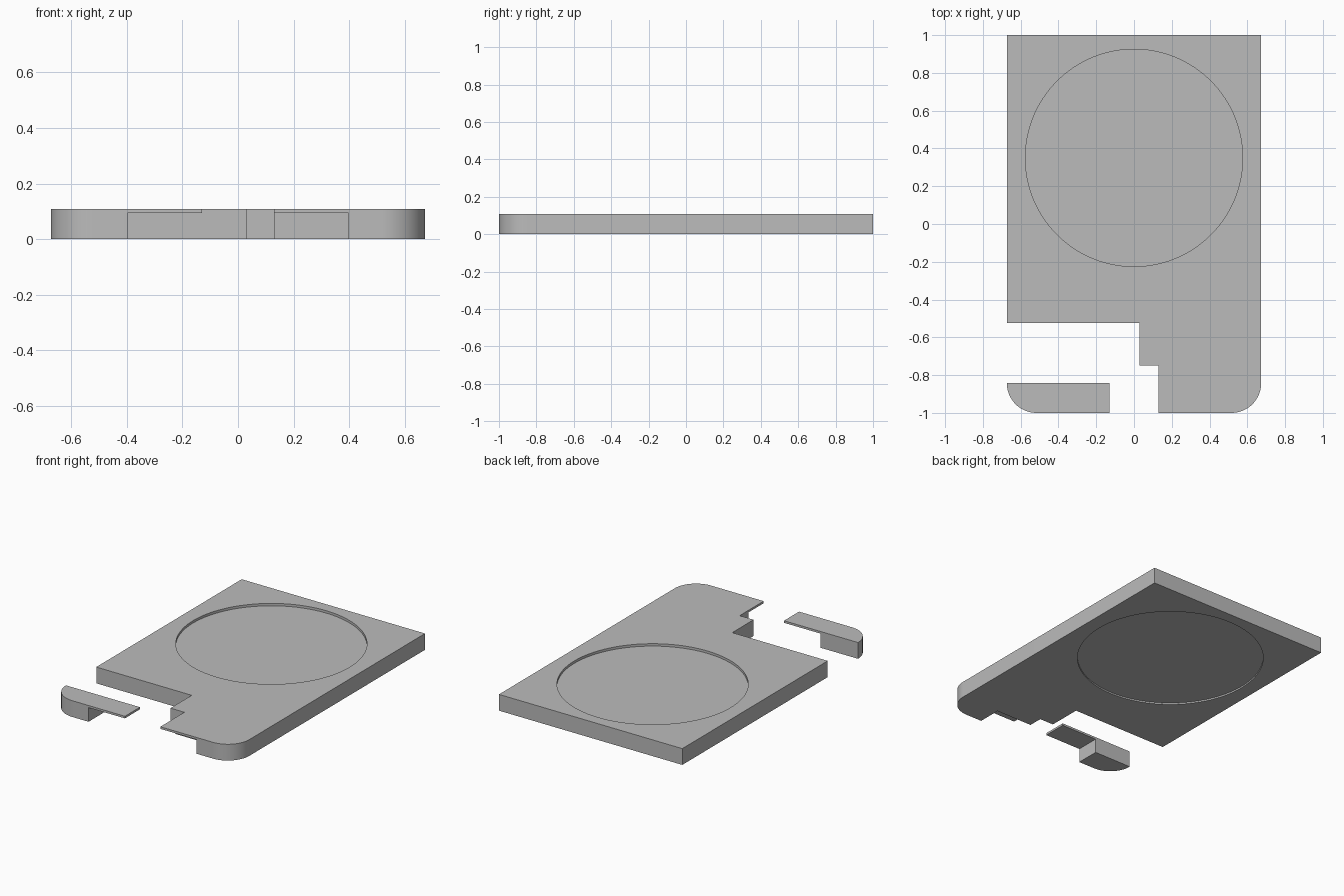
import bpy
import bmesh
from math import sin, cos, pi, radians

if "Cube" in bpy.data.objects:
    bpy.data.objects.remove(bpy.data.objects["Cube"], do_unlink=True)

W, FRONT, BACK, H = 0.673, -1.0, 1.0, 0.108
R = 0.157            # front corner radius
LIP = 0.094          # underside of the thin front lips
NOTCH_BACK = -0.842  # rear limit of the underside notches

grey = bpy.data.materials.new("plain_grey")
grey.use_nodes = True
grey.diffuse_color = (0.5, 0.5, 0.5, 1)
grey.node_tree.nodes["Principled BSDF"].inputs["Base Color"].default_value = (0.5, 0.5, 0.5, 1)


def arc(cx, cy, r, start, end, steps):
    angles = [start + (end - start) * i / steps for i in range(steps + 1)]
    return [(cx + r * cos(a), cy + r * sin(a)) for a in angles]


def prism(name, outline, z0, z1):
    """Extrude a counter-clockwise outline from z0 to z1."""
    bm = bmesh.new()
    base = bm.faces.new([bm.verts.new((x, y, z0)) for x, y in outline])
    top = bmesh.ops.extrude_face_region(bm, geom=[base])["geom"]
    bmesh.ops.translate(bm, vec=(0, 0, z1 - z0),
                        verts=[v for v in top if isinstance(v, bmesh.types.BMVert)])
    bmesh.ops.recalc_face_normals(bm, faces=bm.faces)
    mesh = bpy.data.meshes.new(name)
    bm.to_mesh(mesh)
    bm.free()
    mesh.materials.append(grey)
    obj = bpy.data.objects.new(name, mesh)
    bpy.context.collection.objects.link(obj)
    return obj


def rect(x0, x1, y0, y1):
    return [(x0, y0), (x1, y0), (x1, y1), (x0, y1)]


def select(obj):
    bpy.ops.object.select_all(action='DESELECT')
    obj.select_set(True)
    bpy.context.view_layer.objects.active = obj


def cut(obj, outline, z0, z1):
    cutter = prism("cutter", outline, z0, z1)
    cutter.hide_render = True
    mod = obj.modifiers.new("cut", 'BOOLEAN')
    mod.operation = 'DIFFERENCE'
    mod.solver = 'EXACT'
    mod.object = cutter
    select(obj)
    bpy.ops.object.modifier_apply(modifier=mod.name)
    bpy.data.objects.remove(cutter, do_unlink=True)


# Main plate with stepped cut-out and one rounded front corner
plate = prism("main_plate",
              [(0.13, FRONT)]
              + arc(W - R, FRONT + R, R, -pi / 2, 0, 20)
              + [(W, BACK), (-W, BACK), (-W, -0.525), (0.028, -0.525),
                 (0.028, -0.748), (0.13, -0.748)], 0, H)

# Notch under the front lip
cut(plate, rect(0.05, 0.397, FRONT - 0.1, NOTCH_BACK), -0.1, LIP)

# Round shallow recesses in the top and underside
disc = arc(0, 0.35, 0.575, 0, 2 * pi, 128)[:-1]
cut(plate, disc, H - 0.016, H + 0.1)
cut(plate, disc, -0.1, 0.01)

# Separate front corner piece with its own thin lip
corner = prism("corner_piece",
               arc(-W + R, FRONT + R, R, pi, 1.5 * pi, 20)
               + [(-0.13, FRONT), (-0.13, NOTCH_BACK)], 0, H)
cut(corner, rect(-0.397, -0.05, FRONT - 0.1, NOTCH_BACK + 0.1), -0.1, LIP)

for part in (plate, corner):
    select(part)
    bpy.ops.object.shade_smooth_by_angle(angle=radians(30))
